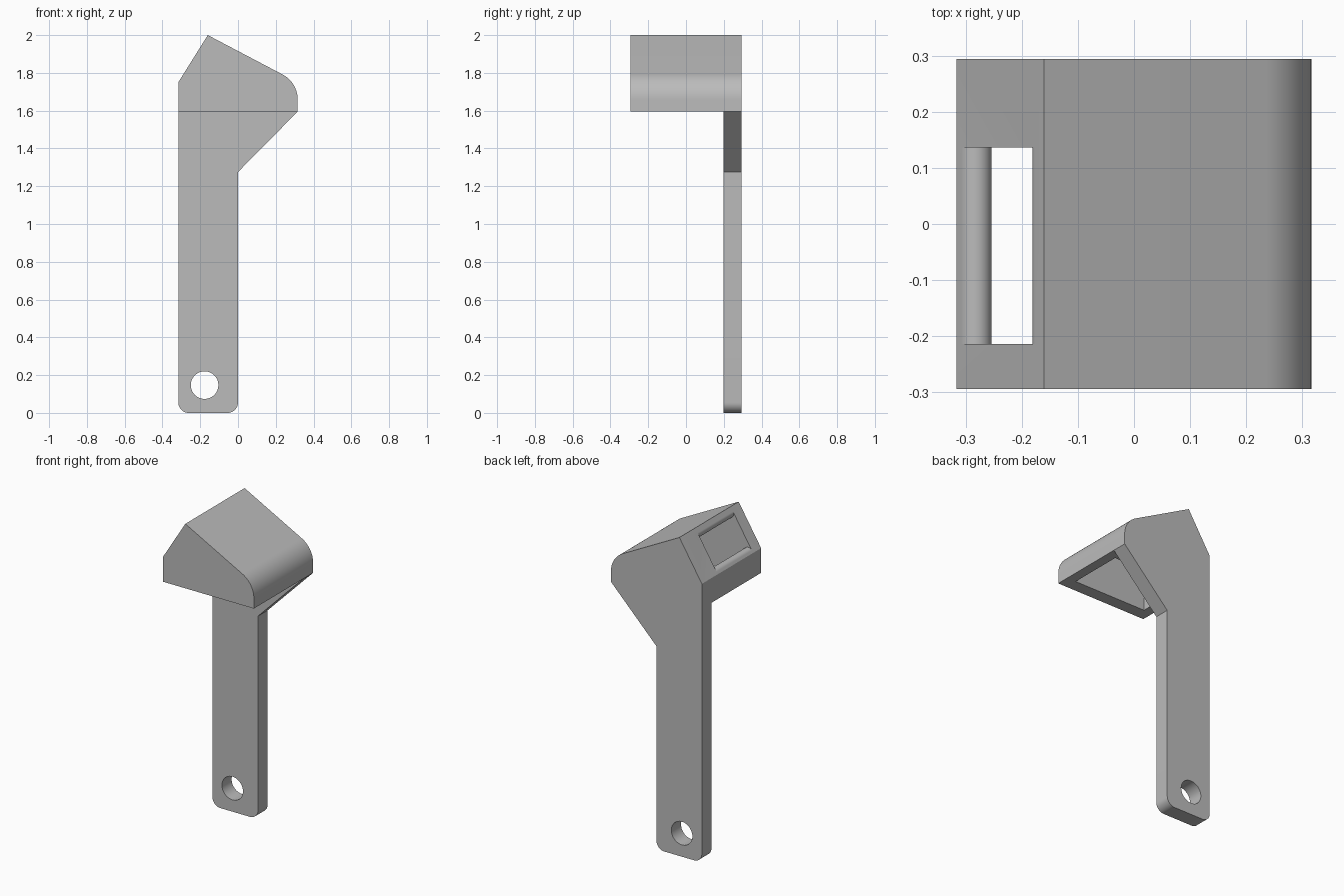
import bpy, bmesh, math
from mathutils import Vector

cube = bpy.data.objects.get("Cube")
if cube:
    bpy.data.objects.remove(cube, do_unlink=True)

grey = bpy.data.materials.new("plain grey")
grey.use_nodes = True
colour = (0.5, 0.5, 0.5, 1)
grey.diffuse_color = colour
grey.node_tree.nodes["Principled BSDF"].inputs["Base Color"].default_value = colour


def arc(centre, r, start, end, n=16):
    """Points on an arc in the x-z plane, angles in radians."""
    angles = [start + (end - start) * i / n for i in range(n + 1)]
    return [centre + r * Vector((math.cos(a), math.sin(a))) for a in angles]


def extrude(name, outline, y0, y1):
    """Solid made by extruding an x-z outline from y0 to y1."""
    bm = bmesh.new()
    base = bm.faces.new([bm.verts.new((p[0], y0, p[1])) for p in outline])
    out = bmesh.ops.extrude_face_region(bm, geom=[base])
    moved = [v for v in out["geom"] if isinstance(v, bmesh.types.BMVert)]
    bmesh.ops.translate(bm, verts=moved, vec=(0, y1 - y0, 0))
    bmesh.ops.recalc_face_normals(bm, faces=bm.faces)
    mesh = bpy.data.meshes.new(name)
    bm.to_mesh(mesh)
    bm.free()
    mesh.materials.append(grey)
    ob = bpy.data.objects.new(name, mesh)
    bpy.context.collection.objects.link(ob)
    return ob


def combine(target, other, operation):
    """Apply a boolean and remove the helper object."""
    mod = target.modifiers.new("combine", 'BOOLEAN')
    mod.object, mod.operation, mod.solver = other, operation, 'EXACT'
    bpy.context.view_layer.objects.active = target
    bpy.ops.object.modifier_apply(modifier=mod.name)
    bpy.data.objects.remove(other, do_unlink=True)


def meet(p, n, q, m):
    """Crossing of the lines through p and q with normals n and m."""
    a, b, det = p.dot(n), q.dot(m), n.x * m.y - n.y * m.x
    return Vector((a * m.y - b * n.y, n.x * b - m.x * a)) / det


# Main dimensions
side, back, base_z = 0.316, 0.294, 1.595
wall, lip, nose = 0.062, 0.029, 0.15
apex, shoulder = Vector((-0.16, 2.0)), Vector((-side, 1.75))
slope_n = Vector((shoulder.y - apex.y, apex.x - shoulder.x)).normalized()
roof_n = Vector((0.466, 0.885)).normalized()
right_n = Vector((1, 0))
roof_a, slope_a = (math.atan2(n.y, n.x) for n in (roof_n, slope_n))

# Head outline with a rounded nose
nose_c = meet(apex - nose * roof_n, roof_n, Vector((side - nose, 0)), right_n)
outline = [Vector((-side, base_z)), Vector((side, base_z))]
outline += arc(nose_c, nose, 0, roof_a) + [apex, shoulder]
head = extrude("tool_body", outline, -back, back)

# Cavity open below, with a round-lipped window through the sloped face
top_c = meet(apex - lip * slope_n, slope_n, apex - (wall - lip) * roof_n, roof_n)
low_c = meet(apex - lip * slope_n, slope_n, Vector((wall - side - lip, 0)), right_n)
cavity = [Vector((wall - side, base_z - 0.1)), Vector((side - wall, base_z - 0.1))]
cavity += arc(nose_c, nose - wall, 0, roof_a)
cavity += arc(top_c, lip, roof_a - math.pi, slope_a - math.tau)
cavity += [c + slope_n * 0.1 for c in (top_c, low_c)]
cavity += arc(low_c, lip, slope_a, 0)
combine(head, extrude("cavity_cutter", cavity, -0.214, 0.136), 'DIFFERENCE')

# Flat handle with rounded foot and slanted brace
foot = 0.055
handle = arc(Vector((foot - side, foot)), foot, math.pi, 1.5 * math.pi, 10)
handle += arc(Vector((-foot, foot)), foot, -math.pi / 2, 0, 10)
handle += [Vector((0, 1.275)), Vector((side, base_z)), Vector((-side, base_z))]
plate = extrude("handle", handle, 0.198, back)

# Hanging hole
hole = arc(Vector((-0.177, 0.147)), 0.073, 0, math.tau, 48)[:-1]
combine(plate, extrude("hole_cutter", hole, 0.1, 0.4), 'DIFFERENCE')
combine(head, plate, 'UNION')

# Clean flat areas and shade the rounded parts smooth
bm = bmesh.new()
bm.from_mesh(head.data)
bmesh.ops.remove_doubles(bm, verts=bm.verts, dist=0.0001)
bmesh.ops.dissolve_limit(bm, angle_limit=0.002, verts=bm.verts, edges=bm.edges)
bm.to_mesh(head.data)
bm.free()
bpy.ops.object.select_all(action='DESELECT')
head.select_set(True)
bpy.context.view_layer.objects.active = head
bpy.ops.object.shade_smooth_by_angle(angle=math.radians(30))
